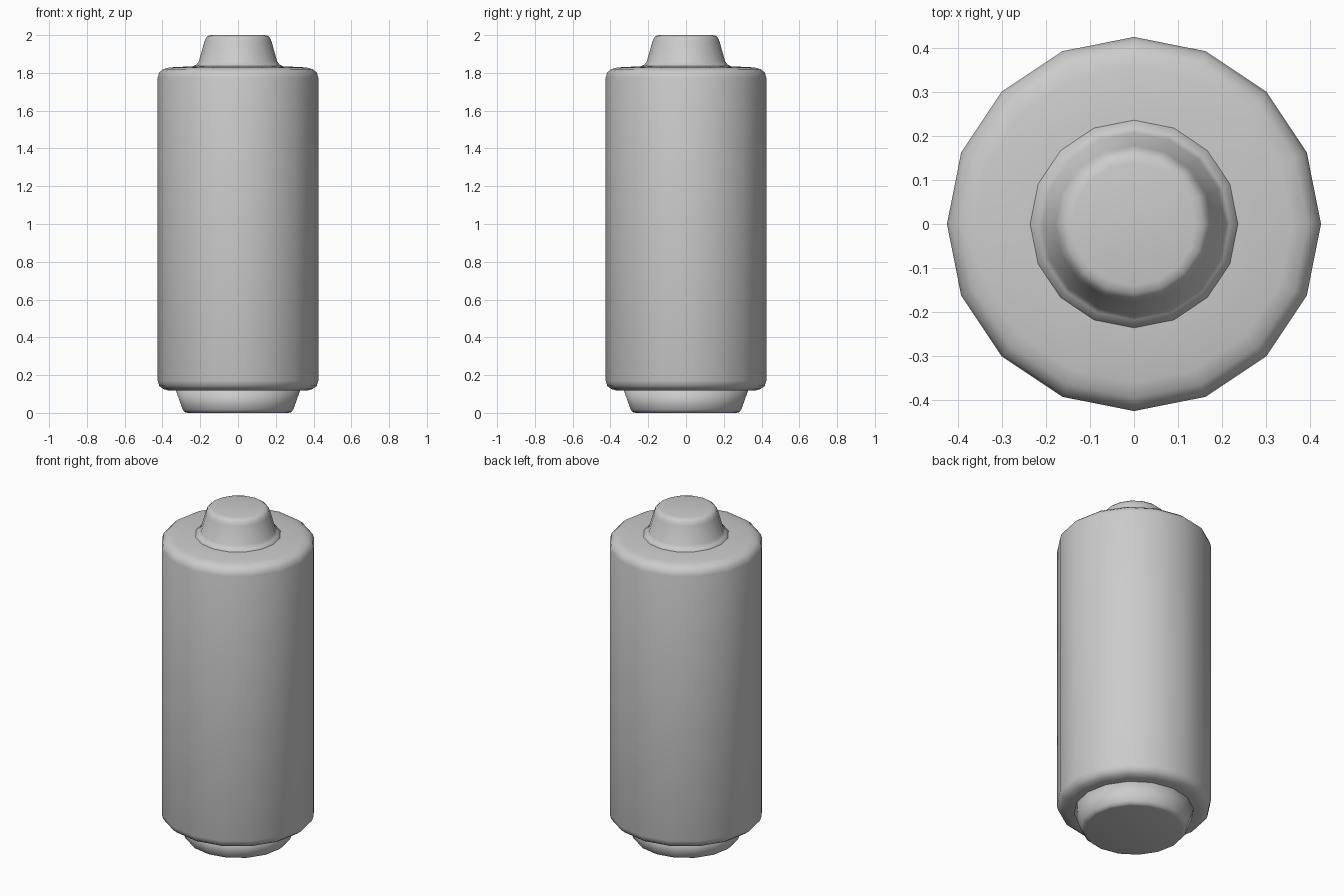
import bpy, bmesh, math

cube = bpy.data.objects.get("Cube")
if cube:
    bpy.data.objects.remove(cube, do_unlink=True)

SIDES = 16

grey = bpy.data.materials.new("plain grey")
grey.use_nodes = True
colour = (0.6, 0.6, 0.6, 1)
grey.diffuse_color = colour
grey.node_tree.nodes["Principled BSDF"].inputs["Base Color"].default_value = colour


def turned(name, profile):
    """Spin (radius, height) points into a closed, smooth 16-sided solid."""
    bm = bmesh.new()
    rings = []
    for r, z in profile:
        angles = [2 * math.pi * i / SIDES for i in range(SIDES)]
        rings.append([bm.verts.new((r * math.cos(a), r * math.sin(a), z)) for a in angles])
    for low, high in zip(rings, rings[1:]):
        for i in range(SIDES):
            j = (i + 1) % SIDES
            bm.faces.new((low[i], low[j], high[j], high[i]))
    bm.faces.new(rings[0][::-1])
    bm.faces.new(rings[-1])
    for face in bm.faces:
        face.smooth = True
    mesh = bpy.data.meshes.new(name)
    bm.to_mesh(mesh)
    bm.free()
    mesh.materials.append(grey)
    obj = bpy.data.objects.new(name, mesh)
    bpy.context.collection.objects.link(obj)
    return obj


# Main cylinder with rounded shoulders
turned("body", [(0.3, 0.118), (0.365, 0.118), (0.395, 0.126), (0.417, 0.143), (0.425, 0.17),
                (0.425, 1.775), (0.417, 1.802), (0.395, 1.82), (0.36, 1.829), (0.22, 1.836)])

# Tapered terminal with a small flare where it meets the body
turned("top_terminal", [(0.236, 1.83), (0.236, 1.837), (0.218, 1.845), (0.207, 1.862),
                        (0.178, 1.965), (0.17, 1.985), (0.158, 1.996), (0.14, 2.0)])

# Tapered foot under the body
turned("bottom_terminal", [(0.268, 0.0), (0.282, 0.004), (0.293, 0.018), (0.33, 0.121)])
